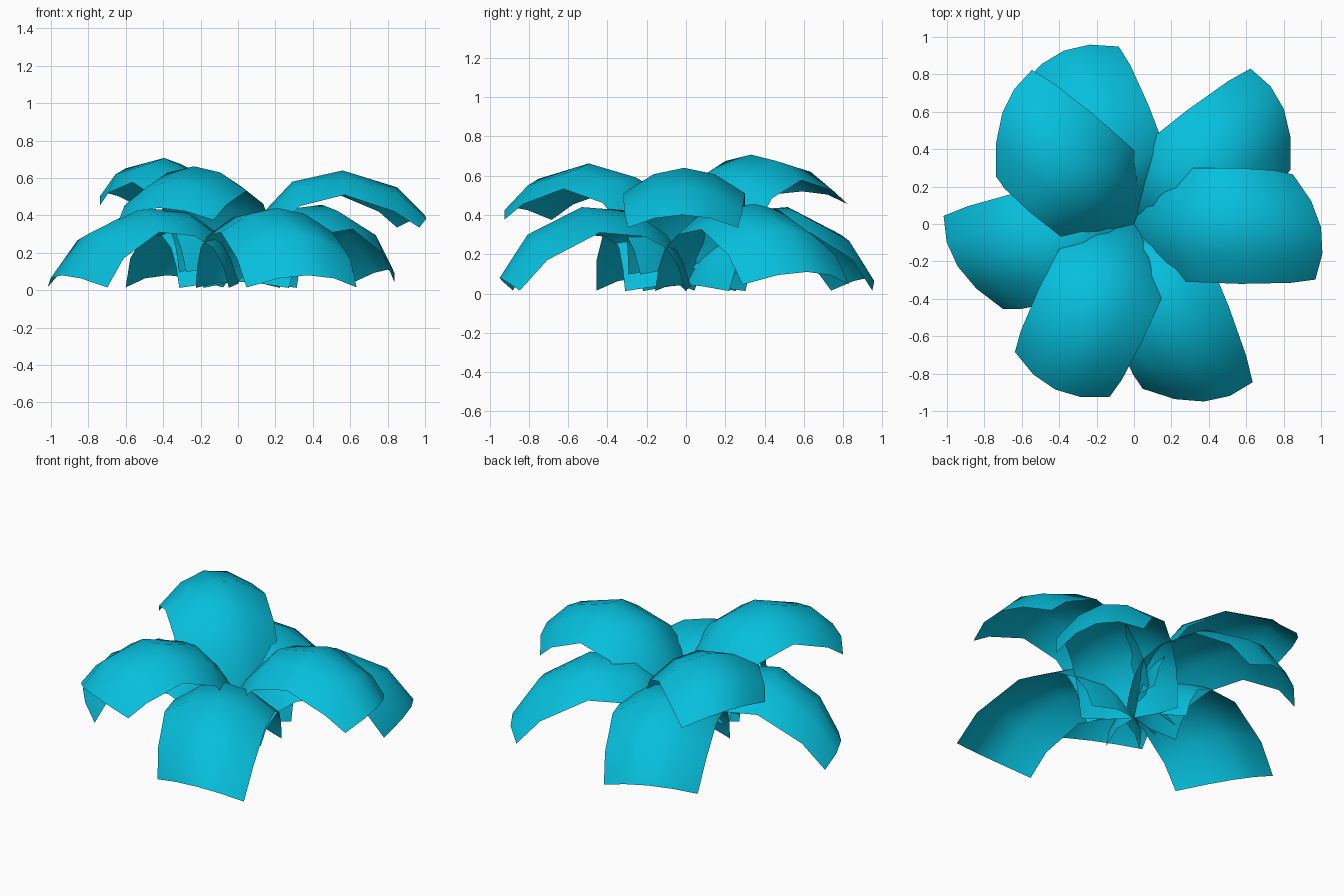
import bpy
import bmesh
from math import cos, sin, radians

cube = bpy.data.objects.get("Cube")
if cube:
    bpy.data.objects.remove(cube, do_unlink=True)

# One flat colour for the whole plant
teal = bpy.data.materials.new("teal_leaf")
teal.use_nodes = True
TEAL = (0.002, 0.52, 0.72, 1)
teal.diffuse_color = TEAL
teal.node_tree.nodes["Principled BSDF"].inputs["Base Color"].default_value = TEAL

# Leaf stations: distance along the leaf, half width
STATIONS = [(0, 0.29), (0.05, 0.295), (0.14, 0.30), (0.29, 0.305),
            (0.56, 0.31), (0.85, 0.30), (1, 0.28)]
# Height of the midrib at each station, per tier
HIGH = [0.13, 0.27, 0.42, 0.58, 0.64, 0.55, 0.40]
LOW = [0.045, 0.18, 0.32, 0.42, 0.44, 0.30, 0.08]
ACROSS = [-1, -0.5, 0, 0.5, 1]
DROOP = 0.13
FOOT_CURVE = 0.12


def leaf(name, angle, rib, length=1.0, tilt=0.0, skew=0.0):
    """Arched sheet with a curved foot at the centre; skew lengthens its clockwise side."""
    bm = bmesh.new()
    a = radians(angle)
    rows = []
    for (r, half), z in zip(STATIONS, rib):
        row = []
        for v in ACROSS:
            # the rounded tip pulls the corners back, the foot pushes them out
            out = r * length * (1 - 0.09 * v * v * r * r - skew * v * r)
            out += FOOT_CURVE * v * v * (1 - r) ** 3
            side = v * half
            # the sheet is nearly flat across its foot, domed beyond it
            drop = DROOP * v * v * min(1, 0.25 + r / 0.3) * (1 - 0.5 * max(0, r - 0.85) / 0.15)
            height = max(0.005, z + tilt * r - drop)
            row.append(bm.verts.new((out * cos(a) - side * sin(a),
                                     out * sin(a) + side * cos(a), height)))
        rows.append(row)
    for low, high in zip(rows, rows[1:]):
        for i in range(len(ACROSS) - 1):
            bm.faces.new((low[i], high[i], high[i + 1], low[i + 1]))
    mesh = bpy.data.meshes.new(name)
    bm.to_mesh(mesh)
    bm.free()
    mesh.materials.append(teal)
    mesh.shade_smooth()
    obj = bpy.data.objects.new(name, mesh)
    bpy.context.collection.objects.link(obj)


# Upper tier
leaf("upper_leaf_left", -1, HIGH, skew=0.065)
leaf("upper_leaf_back", 140, HIGH, length=0.92, tilt=0.12, skew=0.12)
leaf("upper_leaf_front", 244.5, HIGH, length=0.98, tilt=0.04)

# Lower tier
leaf("lower_leaf_back_left", 37.5, LOW, length=1.01, tilt=0.03, skew=-0.08)
leaf("lower_leaf_back", 112, LOW)
leaf("lower_leaf_right", 193.5, LOW, length=0.97, skew=0.1)
leaf("lower_leaf_front", 291.5, LOW, length=1.02, skew=-0.09)
